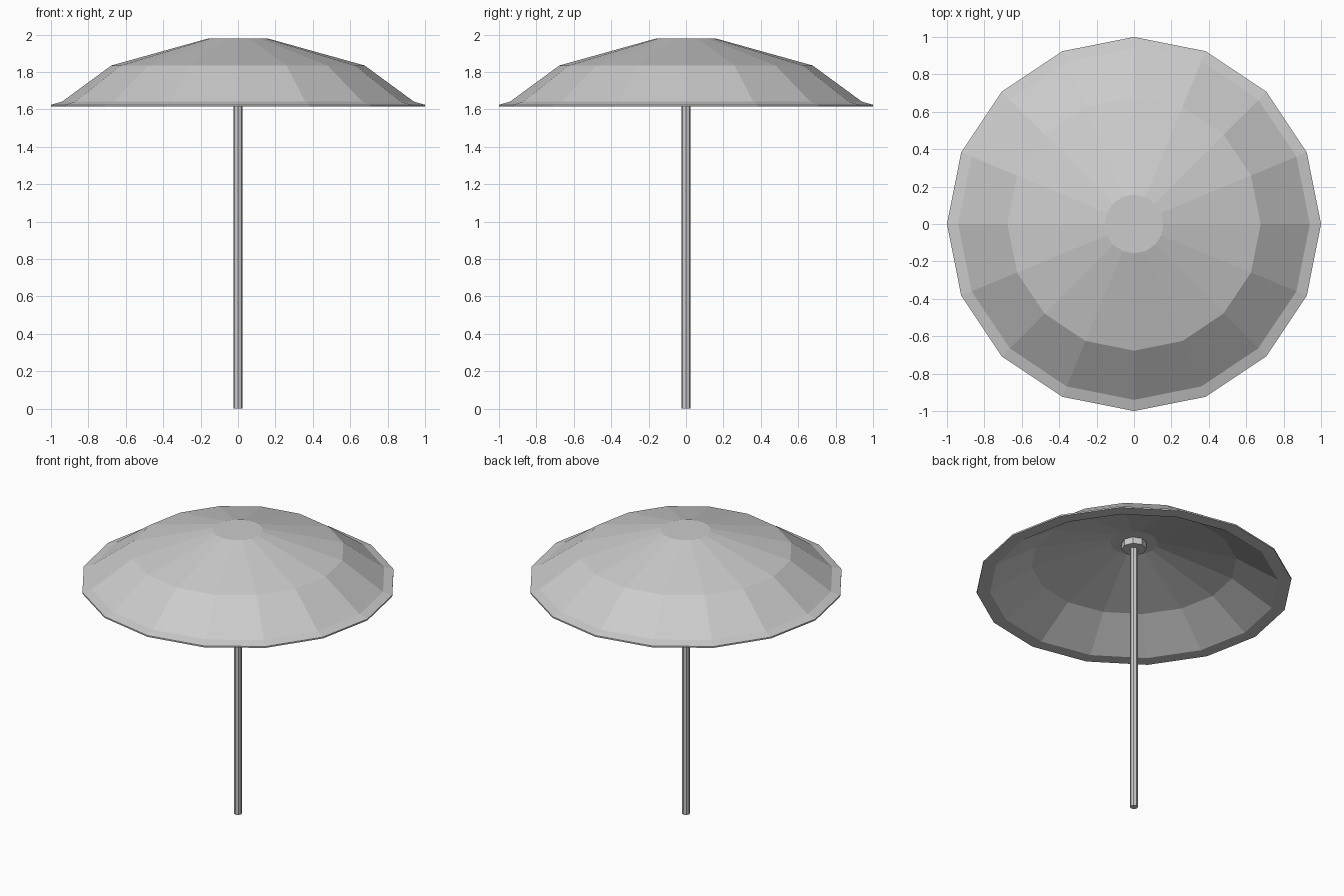
import bpy, bmesh
from math import cos, sin, tau

if "Cube" in bpy.data.objects:
    bpy.data.objects.remove(bpy.data.objects["Cube"])


def lathe(name, profile, sides):
    """Spin (radius, z) points about z; cap both profile ends."""
    bm = bmesh.new()
    rings = [[bm.verts.new((r * cos(tau * i / sides), r * sin(tau * i / sides), z))
              for i in range(sides)] for r, z in profile]
    for a, b in zip(rings, rings[1:]):
        for i in range(sides):
            j = (i + 1) % sides
            bm.faces.new((a[i], a[j], b[j], b[i]))
    bm.faces.new(rings[0])
    bm.faces.new(rings[-1])
    bmesh.ops.recalc_face_normals(bm, faces=bm.faces)
    mesh = bpy.data.meshes.new(name)
    bm.to_mesh(mesh)
    bm.free()
    obj = bpy.data.objects.new(name, mesh)
    bpy.context.collection.objects.link(obj)
    return obj


# Faceted canopy shell: outside, rim lip, hollow underside
lathe("canopy", [(0.157, 1.98), (0.677, 1.835), (0.94, 1.642), (1.0, 1.625),
                 (1.0, 1.615), (0.915, 1.615), (0.65, 1.785), (0.15, 1.93)], 16)

# Collar under the canopy
lathe("hub", [(0.078, 1.94), (0.078, 1.885)], 8)

# Pole
lathe("pole", [(0.025, 1.935), (0.025, 0.0)], 8)
